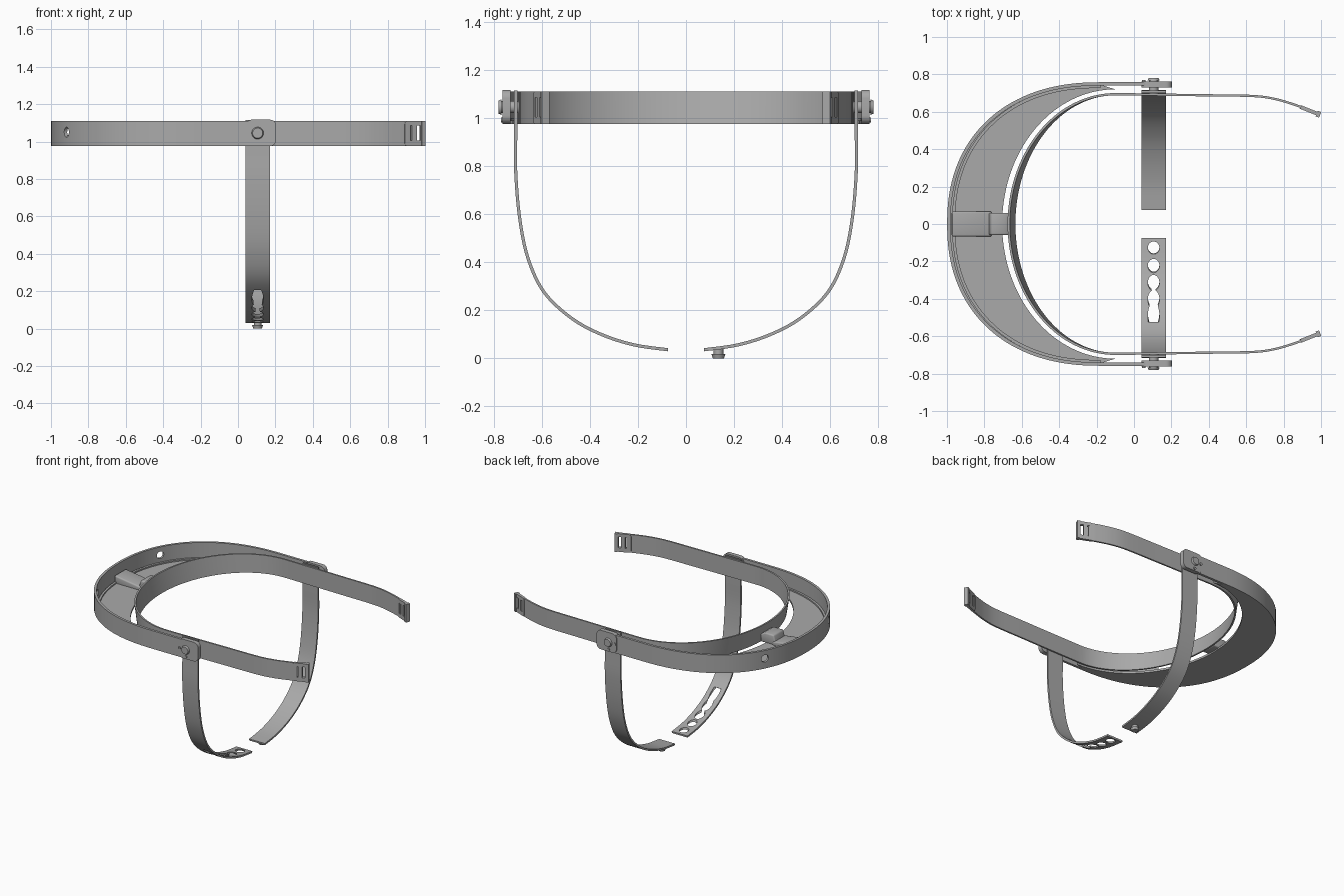
import bpy, bmesh, math
from mathutils import Vector, Matrix

cube = bpy.data.objects.get("Cube")
if cube:
    bpy.data.objects.remove(cube)

grey = bpy.data.materials.new("plastic_grey")
grey.use_nodes = True
grey.diffuse_color = (0.4, 0.4, 0.4, 1)
grey.node_tree.nodes["Principled BSDF"].inputs["Base Color"].default_value = (0.4, 0.4, 0.4, 1)

LOW, HIGH = 0.975, 1.11      # bottom and top of the bands
PIVOT_X, PIVOT_Z = 0.105, 1.045
UP = Vector((0, 0, 1))


def finish(name, bm):
    bmesh.ops.recalc_face_normals(bm, faces=bm.faces[:])
    mesh = bpy.data.meshes.new(name)
    bm.to_mesh(mesh)
    bm.free()
    mesh.materials.append(grey)
    ob = bpy.data.objects.new(name, mesh)
    bpy.context.collection.objects.link(ob)
    return ob


def activate(ob):
    bpy.ops.object.select_all(action='DESELECT')
    ob.select_set(True)
    bpy.context.view_layer.objects.active = ob


def cut(ob, cutters):
    activate(ob)
    for c in cutters:
        mod = ob.modifiers.new("hole", 'BOOLEAN')
        mod.operation, mod.solver, mod.object = 'DIFFERENCE', 'EXACT', c
        bpy.ops.object.modifier_apply(modifier=mod.name)
    for c in cutters:
        bpy.data.objects.remove(c)


def loft(name, rings):
    """Solid skin through equal-sized rings, capped at both ends."""
    bm = bmesh.new()
    vs = [[bm.verts.new(p) for p in r] for r in rings]
    n = len(vs[0])
    for a, b in zip(vs, vs[1:]):
        for i in range(n):
            bm.faces.new((a[i], a[(i + 1) % n], b[(i + 1) % n], b[i]))
    bm.faces.new(vs[0])
    bm.faces.new(vs[-1])
    return finish(name, bm)


def ribbon(name, path, thick, low, high):
    """Strip along a path; low and high give the two edges of each point."""
    rings = []
    for i, p in enumerate(path):
        tangent = path[min(i + 1, len(path) - 1)] - path[max(i - 1, 0)]
        a, b = low(p), high(p)
        axis = Vector((1, 0, 0)) if abs(b.x - a.x) > 0.1 else UP
        n = tangent.cross(axis).normalized() * thick / 2
        rings.append((a - n, a + n, b + n, b - n))
    return loft(name, rings)


def at_z(z):
    return lambda p: Vector((p.x, p.y, z))


def at_x(x):
    return lambda p: Vector((x, p.y, p.z))


def smooth_path(pts, steps=8):
    pts = [Vector(p) for p in pts]
    out = []
    for i in range(len(pts) - 1):
        p0, p1, p2, p3 = pts[max(i - 1, 0)], pts[i], pts[i + 1], pts[min(i + 2, len(pts) - 1)]
        for k in range(steps):
            t = k / steps
            out.append(0.5 * (2 * p1 + (p2 - p0) * t + (2 * p0 - 5 * p1 + 4 * p2 - p3) * t * t
                              + (3 * p1 - p0 - 3 * p2 + p3) * t ** 3))
    return out + [pts[-1]]


def arc(cx, a, b, power=2.0, n=72):
    """Half superellipse bulging towards -x, from +y to -y."""
    out = []
    for i in range(n + 1):
        t = math.pi / 2 - math.pi * i / n
        c, s = max(math.cos(t), 0), math.sin(t)
        out.append(Vector((cx - a * c ** (2 / power),
                           math.copysign(b * abs(s) ** (2 / power), s), 0)))
    return out


def cylinder(name, centre, direction, r1, r2, depth, sides=32):
    bm = bmesh.new()
    rot = Vector(direction).to_track_quat('Z', 'Y').to_matrix().to_4x4()
    bmesh.ops.create_cone(bm, cap_ends=True, segments=sides, radius1=r1, radius2=r2,
                          depth=depth, matrix=Matrix.Translation(centre) @ rot)
    return finish(name, bm)


def box(name, centre, size, angle=0.0, radius=0.0, axis=1):
    """Box turned about z; edges along the given axis are rounded."""
    bm = bmesh.new()
    bmesh.ops.create_cube(bm, size=1, matrix=Matrix.Diagonal((*size, 1)))
    if radius:
        edges = [e for e in bm.edges
                 if abs((e.verts[0].co - e.verts[1].co)[axis]) > size[axis] * 0.9]
        bmesh.ops.bevel(bm, geom=edges, offset=radius, segments=6, profile=0.5, affect='EDGES')
    bm.transform(Matrix.Translation(centre) @ Matrix.Rotation(angle, 4, 'Z'))
    return finish(name, bm)


def extrude_y(name, profile, half):
    ob = loft(name, [[(x, y, z) for x, z in profile] for y in (-half, half)])
    activate(ob)
    mod = ob.modifiers.new("round", 'BEVEL')
    mod.width, mod.segments = 0.01, 3
    bpy.ops.object.modifier_apply(modifier=mod.name)


# Visor wall with side holes
wall = arc(-0.18, 0.81, 0.749, 2.25)
wall = [Vector((0.12, 0.749, 0))] + wall + [Vector((0.12, -0.749, 0))]
visor = ribbon("visor_band", wall, 0.018, at_z(LOW), at_z(HIGH))
cut(visor, [cylinder("hole_cutter", (-0.92, 0.38 * s, 1.05), (-1, 0.5 * s, 0), 0.027, 0.027, 0.12)
            for s in (1, -1)])

# Inner rib and crescent floor
ribbon("visor_rib", arc(-0.18, 0.785, 0.735, 2.25), 0.016, at_z(LOW), at_z(1.0))
outer, inner = arc(-0.18, 0.81, 0.745, 2.25), arc(-0.1, 0.605, 0.72)
loft("visor_floor", [(o + UP * LOW, i + UP * LOW, i + UP * 0.99, o + UP * 0.99)
                     for o, i in zip(outer, inner)])

# Front bracket joining visor and headband
extrude_y("bracket_base", [(-0.975, 0.98), (-0.975, 1.045), (-0.76, 1.015), (-0.76, 0.98)], 0.067)
extrude_y("bracket_clip", [(-0.785, 0.985), (-0.765, 1.06), (-0.69, 1.06), (-0.655, 1.04),
                           (-0.655, 0.985)], 0.06)

# Headband, leaning slightly at the front
tail = [(0.1, 0.692, 0), (0.4, 0.688, 0), (0.64, 0.684, 0), (0.76, 0.667, 0), (0.87, 0.634, 0),
        (0.92, 0.614, 0)]
left = smooth_path([(-0.08, 0.694, 0)] + tail)
right = [Vector((p.x, -p.y, 0)) for p in left]
head_path = left[::-1] + arc(-0.1, 0.57, 0.694)[1:-1] + right


def lean_low(p):
    return Vector((p.x + 0.03 * max(0, (-0.1 - p.x) / 0.57), p.y, LOW))


ribbon("headband", head_path, 0.012, lean_low, at_z(HIGH))

for s, side in ((1, "left"), (-1, "right")):
    # Slotted end tab
    angle = -s * math.atan2(0.034, 0.085)
    tab = box("end_tab_" + side, (0.942, 0.605 * s, 1.0425), (0.115, 0.02, HIGH - LOW),
              angle, 0.018)
    cut(tab, [box("slot_cutter", (x, y * s, 1.045), (0.022, 0.1, 0.08), angle)
              for x, y in ((0.917, 0.615), (0.963, 0.597))])
    box("end_lip_" + side, (0.986, 0.587 * s, 1.0425), (0.02, 0.032, HIGH - LOW), angle)

    # Pivot plate, button and locating pins
    box("pivot_plate_" + side, (0.122, 0.747 * s, 1.046), (0.165, 0.032, 0.142), 0, 0.035)
    cylinder("pivot_stem_" + side, (PIVOT_X, 0.735 * s, PIVOT_Z), (0, s, 0), 0.025, 0.025, 0.075)
    cylinder("pivot_cap_" + side, (PIVOT_X, 0.774 * s, PIVOT_Z), (0, s, 0), 0.032, 0.027, 0.012)
    for dx, dz in ((-0.053, 0), (0, -0.053)):
        cylinder("pin_" + side, (PIVOT_X + dx, 0.755 * s, PIVOT_Z + dz), (0, s, 0),
                 0.01, 0.01, 0.03, 16)

    # Chin strap half
    pts = [(0.708, 1.115), (0.708, 0.95), (0.708, 0.77), (0.69, 0.57), (0.655, 0.41), (0.59, 0.275),
           (0.48, 0.17), (0.36, 0.103), (0.22, 0.057), (0.075, 0.036)]
    path = smooth_path([(0, y * s, z) for y, z in pts])
    strap = ribbon("chin_strap_" + side, path, 0.013, at_x(0.04), at_x(0.17))
    if s < 0:
        def drill(y):
            p = min(path, key=lambda q: abs(q.y - y))
            return cylinder("hole_cutter", (PIVOT_X, y, p.z), (0, -0.2 - abs(y), 1),
                            0.031, 0.031, 0.12)
        cut(strap, [drill(y) for y in (-0.125, -0.22, -0.31, -0.4, -0.48)])

# Fastening peg under the strap
cylinder("peg_stem", (PIVOT_X, 0.135, 0.024), UP, 0.02, 0.02, 0.034)
cylinder("peg_head", (PIVOT_X, 0.135, 0.009), UP, 0.023, 0.029, 0.018)

# Smooth shading with sharp edges kept
for ob in list(bpy.context.scene.objects):
    if ob.type == 'MESH' and grey.name in ob.data.materials:
        activate(ob)
        bpy.ops.object.shade_smooth_by_angle(angle=math.radians(30))
